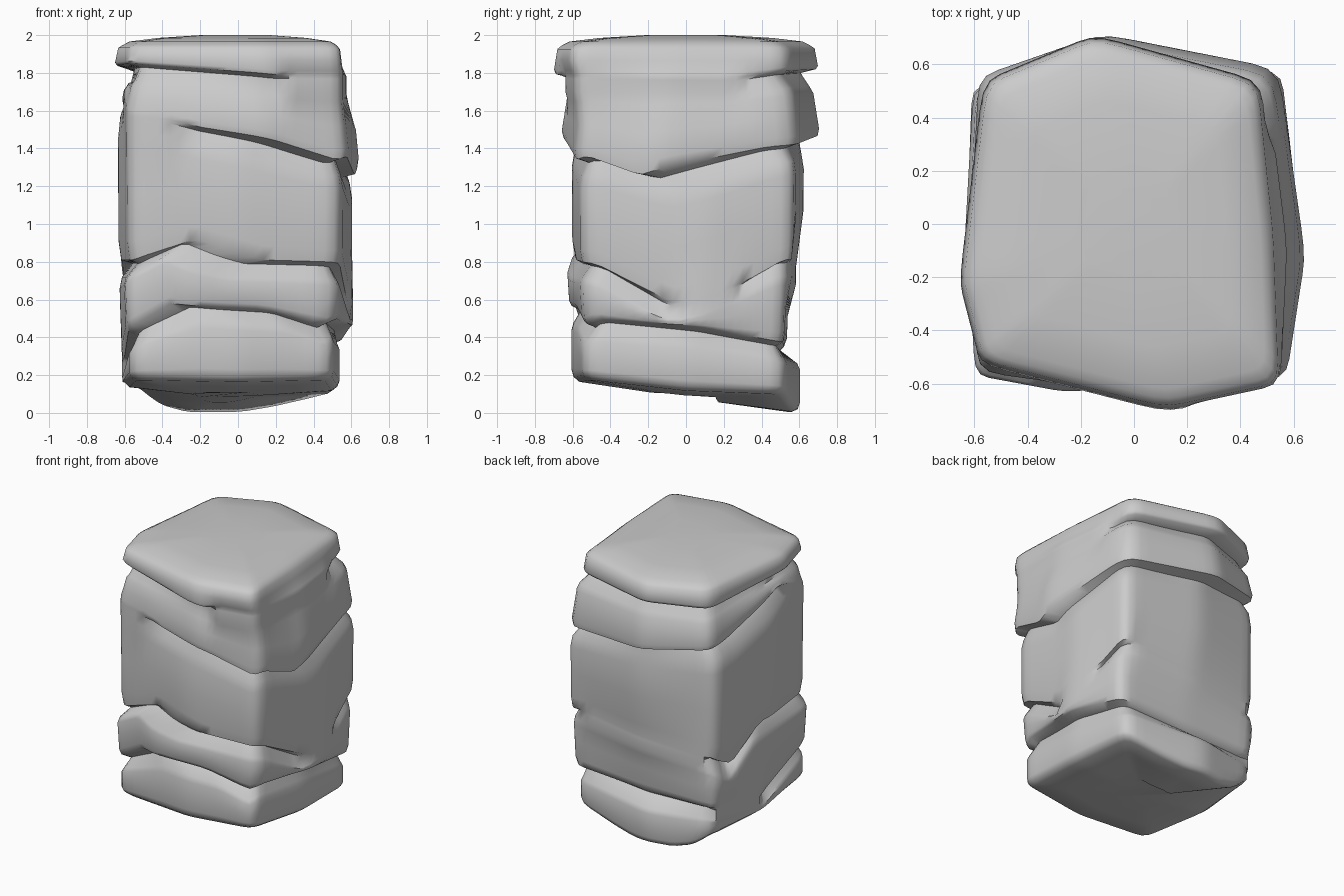
import bpy, bmesh, math

if "Cube" in bpy.data.objects:
    bpy.data.objects.remove(bpy.data.objects["Cube"])

COLS = 80  # columns around the rock; u runs 0-4: front, right, back, left

def interp(pts, u):
    """Periodic linear interpolation of (u, a, b..) points, period 4."""
    pts = pts + [(4.0,) + tuple(pts[0][1:])]
    for p, q in zip(pts, pts[1:]):
        if p[0] <= u <= q[0]:
            t = (u - p[0]) / (q[0] - p[0])
            return [a + (b - a) * t for a, b in zip(p[1:], q[1:])]

US = [(i + 0.5) * 4 / COLS for i in range(COLS)]

def mix(a, b, t):
    return [p + (q - p) * t for p, q in zip(a, b)]

def outline(pts):
    """Plan outline from 8 points (corner, face middle, ...), corners slightly rounded."""
    ring = [interp([(k * 0.5,) + p for k, p in enumerate(pts)], u) for u in US]
    return [mix(ring[i], mix(ring[i - 1], ring[(i + 1) % COLS], .5), .5) for i in range(COLS)]

# Plan outlines of the five strata, bottom to top
layers = [outline(p) for p in (
    [(-.57, -.57), (0, -.61), (.50, -.54), (.54, 0), (.51, .52), (-.1, .61), (-.57, .51), (-.615, 0)],
    [(-.60, -.57), (-.25, -.635), (.53, -.55), (.62, .05), (.56, .53), (0, .545), (-.61, .53), (-.63, 0)],
    [(-.585, -.56), (0, -.615), (.55, -.56), (.615, .1), (.56, .58), (-.05, .635), (-.61, .53), (-.645, -.1)],
    [(-.58, -.55), (.12, -.66), (.57, -.57), (.64, -.12), (.54, .58), (-.12, .71), (-.58, .55), (-.61, 0)],
    [(-.58, -.53), (.12, -.71), (.56, -.615), (.54, -.05), (.48, .54), (-.15, .715), (-.57, .54), (-.66, -.22)])]
tapers = [(1, 1), (.98, 1), (.985, .99), (1.015, .955), (1.0, .965)]

# Bottom edge height, and cracks as (u, height, depth)
base = [(0, .18), (.5, .17), (1, .18), (1.5, .12), (2, .1), (2.25, .03), (2.4, 0),
        (2.7, 0), (2.85, .04), (3, .14), (3.5, .14)]
cracks = [
    [(0, .43, .07), (.33, .56, .06), (.75, .53, .06), (.97, .45, .08), (1.05, .48, .07),
     (1.55, .43, .06), (1.97, .36, .06), (2.5, .33, .07), (2.97, .33, .06),
     (3.02, .33, 0), (3.5, .26, 0), (3.55, .27, .06)],
    [(0, .79, .08), (.3, .9, .06), (.62, .79, .06), (.95, .78, .07), (1.05, .77, .07),
     (1.36, .57, .05), (1.4, .56, 0), (1.7, .66, 0), (1.76, .69, .04), (1.95, .79, .06),
     (2.1, .8, 0), (2.5, .75, 0), (2.95, .7, 0), (2.98, .7, .07), (3.15, .6, .1),
     (3.4, .79, .07)],
    [(0, 1.55, 0), (.2, 1.53, 0), (.24, 1.5, .06), (.6, 1.42, .08), (.95, 1.32, .07),
     (1.05, 1.34, .07), (1.36, 1.24, .07), (1.9, 1.39, .07), (2.5, 1.45, .07),
     (3, 1.5, .07), (3.15, 1.52, .07), (3.7, 1.69, .05), (3.76, 1.67, 0)],
    [(0, 1.83, .07), (.6, 1.77, .05), (.66, 1.77, 0), (1.8, 1.76, 0), (1.86, 1.77, .05),
     (2, 1.79, .08), (2.5, 1.80, .08), (3, 1.79, .07), (3.5, 1.82, .07)]]
base_z = [interp(base, u)[0] for u in US]
crack_zd = [[interp(c, u) for u in US] for c in cracks]

def inset(p, d):
    f = 1 - d / math.hypot(*p)
    return p[0] * f, p[1] * f

def seam(n, i):
    """Plan point on the seam between layer n and n + 1."""
    a = [c * tapers[n][1] for c in layers[n][i]]
    b = [c * tapers[n + 1][0] for c in layers[n + 1][i]]
    return mix(a, b, .5)

rows = []
# Underside
for s in (.3, .65, .93):
    rows.append([(x * s - .08 * (1 - s), y * s, .08 + (base_z[i] - .08) * s)
                 for i, (x, y) in enumerate(layers[0])])
# Strata and the cracks between them; where a crack closes, the strata merge
for n, ring in enumerate(layers):
    for t, lip, merge in ((0, .2, 1), (.14, 0, .7), (.5, 0, 0), (.86, 0, .7), (1, .2, 1)):
        row = []
        for i, (x, y) in enumerate(ring):
            lo, d0 = (crack_zd[n - 1][i][0] + .02, crack_zd[n - 1][i][1]) if n else (base_z[i] + .02, .06)
            hi, d1 = (crack_zd[n][i][0] - .07, crack_zd[n][i][1]) if n < 4 else (1.948, .12)
            s = tapers[n][0] + (tapers[n][1] - tapers[n][0]) * t
            p, d, k = (x * s, y * s), (d0 if t < .5 else d1), (n - 1 if t < .5 else n)
            if 0 <= k < 4:
                p = mix(p, seam(k, i), merge * max(0, 1 - d / .04))
            px, py = inset(p, lip * d)
            row.append((px, py, lo + (hi - lo) * t))
        rows.append(row)
    if n < 4:
        rows.append([(*inset(seam(n, i), crack_zd[n][i][1]), crack_zd[n][i][0])
                     for i in range(COLS)])
# Gently domed top
for s, z in ((.88, 1.966), (.65, 1.985), (.3, 2.0)):
    rows.append([(x * s, y * s, z) for x, y in layers[4]])

# Skin the rows into one closed rock
bm = bmesh.new()
vs = [[bm.verts.new(c) for c in row] for row in rows]
for a, b in zip(vs, vs[1:]):
    for i in range(COLS):
        j = (i + 1) % COLS
        bm.faces.new((a[i], a[j], b[j], b[i]))
bm.faces.new(vs[0][::-1])
bm.faces.new(vs[-1])
bmesh.ops.recalc_face_normals(bm, faces=bm.faces)
mesh = bpy.data.meshes.new("rock_pillar")
bm.to_mesh(mesh)
bm.free()
rock = bpy.data.objects.new("rock_pillar", mesh)
bpy.context.collection.objects.link(rock)
bpy.context.view_layer.objects.active = rock
rock.select_set(True)
bpy.ops.object.shade_smooth_by_angle(angle=math.radians(50))
